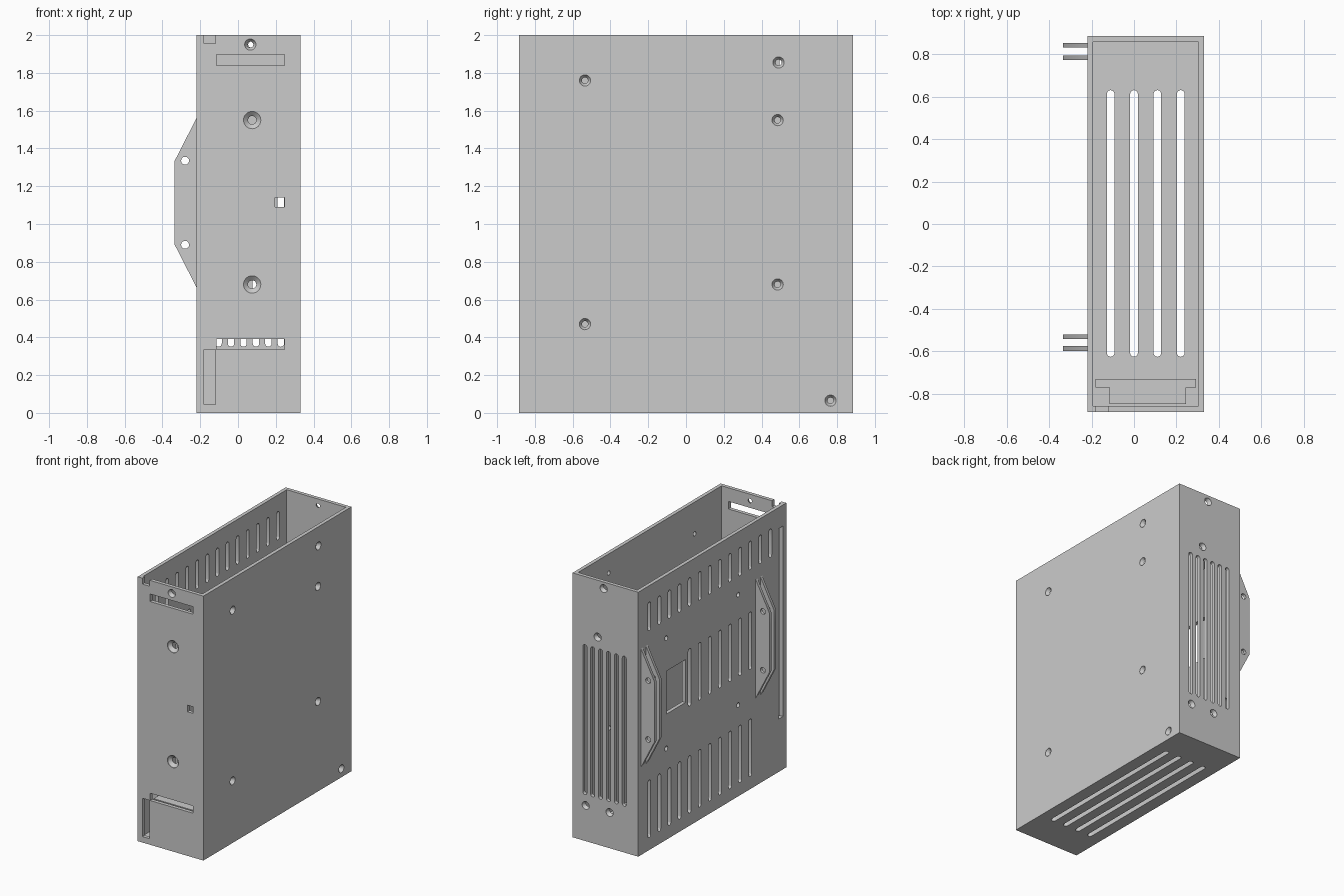
import bpy, bmesh, math

if "Cube" in bpy.data.objects:
    bpy.data.objects.remove(bpy.data.objects["Cube"])

X0, X1, Y, H, T = -0.22, 0.33, 0.885, 2.0, 0.039

grey = bpy.data.materials.new("plain grey")
grey.diffuse_color = (0.6, 0.6, 0.6, 1)
grey.use_nodes = True
grey.node_tree.nodes["Principled BSDF"].inputs["Base Color"].default_value = grey.diffuse_color

# Each wall maps (u, v, depth inward) to a point
WALLS = {
    "front": lambda u, v, d: (u, -Y + d, v),
    "back": lambda u, v, d: (u, Y - d, v),
    "left": lambda u, v, d: (X0 + d, u, v),
    "right": lambda u, v, d: (X1 - d, u, v),
    "floor": lambda u, v, d: (u, v, d),
}


def rect(u0, u1, v0, v1):
    return [(u0, v0), (u1, v0), (u1, v1), (u0, v1)]


def circle(u, v, r, n=24):
    return [(u + r * math.cos(2 * math.pi * i / n), v + r * math.sin(2 * math.pi * i / n)) for i in range(n)]


def capsule(u, v0, v1, w, n=8):
    r = w / 2
    arc = [math.pi * i / n for i in range(n + 1)]
    top = [(u + r * math.cos(a), v1 - r + r * math.sin(a)) for a in arc]
    return top + [(u - r * math.cos(a), v0 + r - r * math.sin(a)) for a in arc]


def loft(bm, place, rings):
    """Closed solid through (outline, depth) rings."""
    loops = [[bm.verts.new(place(u, v, d)) for u, v in pts] for pts, d in rings]
    for a, b in zip(loops, loops[1:]):
        n = len(a)
        for i in range(n):
            bm.faces.new((a[i], a[(i + 1) % n], b[(i + 1) % n], b[i]))
    bm.faces.new(loops[0][::-1])
    bm.faces.new(loops[-1])


def make(name, bm):
    bmesh.ops.recalc_face_normals(bm, faces=bm.faces)
    me = bpy.data.meshes.new(name)
    bm.to_mesh(me)
    bm.free()
    me.materials.append(grey)
    ob = bpy.data.objects.new(name, me)
    bpy.context.collection.objects.link(ob)
    return ob


def cut(ob, bm):
    cutter = make("cutter", bm)
    cutter.hide_render = True
    mod = ob.modifiers.new("holes", "BOOLEAN")
    mod.operation, mod.solver, mod.object = "DIFFERENCE", "EXACT", cutter
    bpy.ops.object.select_all(action="DESELECT")
    bpy.context.view_layer.objects.active = ob
    ob.select_set(True)
    bpy.ops.object.modifier_apply(modifier=mod.name)
    bpy.data.objects.remove(cutter)
    bpy.ops.object.shade_smooth_by_angle()


def box(name, x0, x1, y0, y1, z0, z1):
    bm = bmesh.new()
    loft(bm, WALLS["floor"], [(rect(x0, x1, y0, y1), z0), (rect(x0, x1, y0, y1), z1)])
    return make(name, bm)


# Open-topped case: inset the top and push it down to the floor
bm = bmesh.new()
loft(bm, WALLS["floor"], [(rect(X0, X1, -Y, Y), 0), (rect(X0, X1, -Y, Y), H)])
bmesh.ops.recalc_face_normals(bm, faces=bm.faces)
top = max(bm.faces, key=lambda f: f.calc_center_median().z)
bmesh.ops.inset_region(bm, faces=[top], thickness=T)
inner = bmesh.ops.extrude_discrete_faces(bm, faces=[top])["faces"][0]
for v in inner.verts:
    v.co.z = T
case = make("case", bm)

holes = bmesh.new()


def through(wall, outline):
    loft(holes, WALLS[wall], [(outline, -0.02), (outline, 0.06)])


def screw(wall, u, v, r=0.03, ri=0.016):
    big, small = circle(u, v, r), circle(u, v, ri)
    loft(holes, WALLS[wall], [(big, -0.02), (big, 0.004), (small, 0.026), (small, 0.06)])


# Front openings
through("front", rect(-0.115, 0.245, 1.84, 1.897))
through("front", rect(-0.115, 0.245, 0.335, 0.39))
through("front", rect(-0.18, -0.12, 0.045, 0.335))
through("front", rect(-0.18, -0.12, 1.955, 2.05))
through("front", rect(0.197, 0.245, 1.09, 1.14))
screw("front", 0.065, 1.95)
for z in (0.68, 1.55):
    screw("front", 0.075, z, 0.046, 0.022)

# Right side screw holes
for y, z in ((-0.535, 1.76), (0.49, 1.855), (0.485, 1.55), (0.485, 0.68), (-0.535, 0.47), (0.765, 0.065)):
    screw("right", y, z)

# Back vents and screw holes
for i in range(6):
    through("back", capsule(-0.103 + i * 0.066, 0.35, 1.485, 0.034))
for x, z in ((0.07, 1.95), (0.12, 1.57), (0.22, 0.27), (0.02, 0.27)):
    screw("back", x, z)

# Floor vents
for i in range(4):
    through("floor", capsule(-0.11 + i * 0.11, -0.625, 0.63, 0.036))

# Left side vent rows, window, long slot and small holes
for start, end, z0, z1 in ((0, 13, 1.66, 1.875), (4, 11, 0.905, 1.34), (0, 11, 0.095, 0.53)):
    for i in range(start, end):
        through("left", capsule(0.753 - i * 0.1206, z0, z1, 0.034))
through("left", rect(0.32, 0.55, 0.95, 1.275))
through("left", rect(-0.845, -0.79, 0.40, 1.84))
for y in (0.55, -0.31):
    for z in (0.69, 1.525):
        through("left", circle(y, z, 0.018))
cut(case, holes)

# Inner divider and shelf behind the lower front slot
box("divider", X0 + T, X1 - T, -0.77, -0.73, T, 0.335)
box("shelf", -0.115, 0.245, -Y + T, -0.77, 0.295, 0.335)

# Mounting fins in two pairs on the left side
profile = [(X0, 0.665), (X0, 1.56), (-0.335, 1.335), (-0.335, 0.89)]
place = lambda u, v, d: (u, d, v)
for i, y in enumerate((0.83, 0.772, -0.541, -0.597)):
    bm = bmesh.new()
    loft(bm, place, [(profile, y), (profile, y + 0.022)])
    fin = make("mounting_fin_%d" % (i + 1), bm)
    bm = bmesh.new()
    for z in (0.89, 1.335):
        ring = circle(-0.28, z, 0.021)
        loft(bm, place, [(ring, y - 0.02), (ring, y + 0.04)])
    cut(fin, bm)
